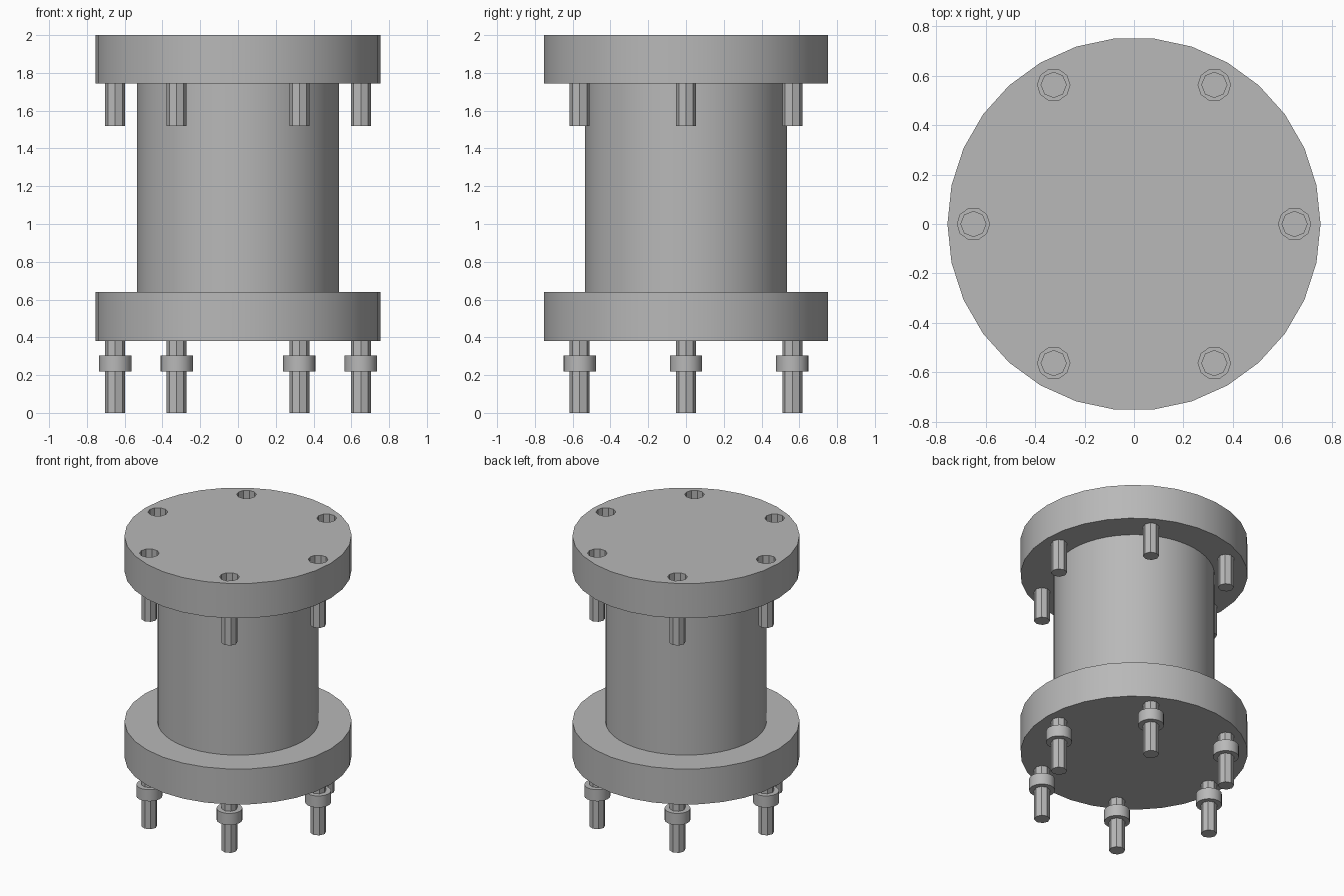
import bpy
from math import cos, sin, pi, radians

cube = bpy.data.objects.get("Cube")
if cube:
    bpy.data.objects.remove(cube, do_unlink=True)

steel = bpy.data.materials.new("grey steel")
steel.use_nodes = True
GREY = (0.48, 0.48, 0.48, 1)
steel.diffuse_color = GREY
steel.node_tree.nodes["Principled BSDF"].inputs["Base Color"].default_value = GREY


def cylinder(name, radius, bottom, top, sides, x=0, y=0):
    """Upright capped cylinder with a vertex on the +x axis."""
    bpy.ops.mesh.primitive_cylinder_add(
        vertices=sides, radius=radius, depth=top - bottom,
        location=(x, y, (bottom + top) / 2))
    ob = bpy.context.object
    ob.name = ob.data.name = name
    # put a vertex on +x whatever the side count
    ob.rotation_euler.z = pi / 2
    bpy.ops.object.transform_apply(location=False, rotation=True, scale=False)
    ob.data.materials.append(steel)
    return ob


def smooth(ob):
    bpy.ops.object.select_all(action='DESELECT')
    ob.select_set(True)
    bpy.context.view_layer.objects.active = ob
    bpy.ops.object.shade_smooth_by_angle(angle=radians(30))


# Bolt circle shared by both flanges
BOLT_RING = [(0.65 * cos(i * pi / 3), 0.65 * sin(i * pi / 3)) for i in range(6)]

# Main barrel and the two flanges
smooth(cylinder("barrel", 0.535, 0.64, 1.75, 48))
smooth(cylinder("lower_flange", 0.755, 0.38, 0.64, 30))
upper_flange = cylinder("upper_flange", 0.755, 1.745, 2.0, 30)

# Sunken bolt holes in the upper flange
for i, (x, y) in enumerate(BOLT_RING):
    cutter = cylinder("hole_cutter", 0.0655, 1.86, 2.1, 10, x, y)
    cutter.hide_render = True
    cut = upper_flange.modifiers.new(f"hole_{i + 1}", 'BOOLEAN')
    cut.operation = 'DIFFERENCE'
    cut.solver = 'EXACT'
    cut.object = cutter
    bpy.context.view_layer.objects.active = upper_flange
    bpy.ops.object.modifier_apply(modifier=cut.name)
    bpy.data.objects.remove(cutter, do_unlink=True)
smooth(upper_flange)

# Bolts through each flange, with nuts under the lower one
for i, (x, y) in enumerate(BOLT_RING, 1):
    cylinder(f"upper_bolt_{i}", 0.053, 1.52, 1.88, 8, x, y)
    cylinder(f"lower_bolt_{i}", 0.053, 0.0, 0.5, 8, x, y)
    smooth(cylinder(f"nut_{i}", 0.086, 0.22, 0.305, 20, x, y))
